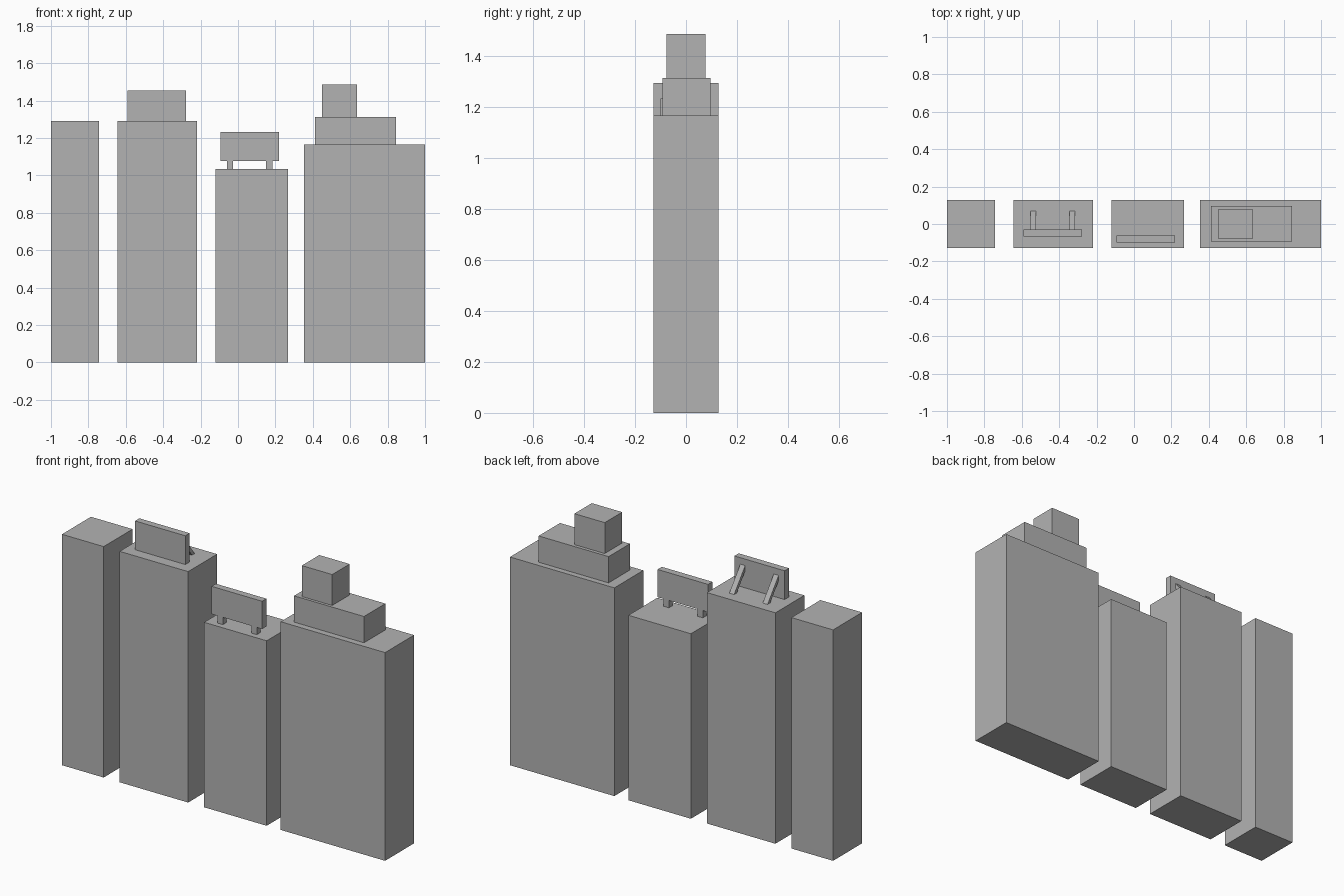
import bpy
import bmesh

cube = bpy.data.objects.get("Cube")
if cube:
    bpy.data.objects.remove(cube, do_unlink=True)

grey = bpy.data.materials.new("plain_grey")
grey.use_nodes = True
COLOUR = (0.45, 0.45, 0.45, 1)
grey.diffuse_color = COLOUR
grey.node_tree.nodes["Principled BSDF"].inputs["Base Color"].default_value = COLOUR


def prism(name, profile, x0, x1):
    """Extrude a (y, z) profile along x."""
    bm = bmesh.new()
    face = bm.faces.new([bm.verts.new((x0, y, z)) for y, z in profile])
    grown = bmesh.ops.extrude_face_region(bm, geom=[face])["geom"]
    verts = [g for g in grown if isinstance(g, bmesh.types.BMVert)]
    bmesh.ops.translate(bm, verts=verts, vec=(x1 - x0, 0, 0))
    bmesh.ops.recalc_face_normals(bm, faces=bm.faces)
    mesh = bpy.data.meshes.new(name)
    bm.to_mesh(mesh)
    bm.free()
    mesh.materials.append(grey)
    obj = bpy.data.objects.new(name, mesh)
    bpy.context.collection.objects.link(obj)
    return obj


def box(name, x, y, z):
    profile = [(y[0], z[0]), (y[1], z[0]), (y[1], z[1]), (y[0], z[1])]
    return prism(name, profile, *x)


# Four towers in a row
DEPTH = (-0.128, 0.128)
LOW_ROOF, MID_ROOF, HIGH_ROOF = 1.035, 1.165, 1.292
box("narrow_tower", (-1, -0.742), DEPTH, (0, HIGH_ROOF))
box("tall_tower", (-0.643, -0.219), DEPTH, (0, HIGH_ROOF))
box("low_tower", (-0.12, 0.267), DEPTH, (0, LOW_ROOF))
box("wide_tower", (0.354, 1), DEPTH, (0, MID_ROOF))

# Stepped roof of the wide tower
box("roof_tier", (0.412, 0.845), (-0.093, 0.096), (MID_ROOF, 1.312))
box("roof_block", (0.449, 0.637), (-0.077, 0.077), (1.312, 1.485))

# Billboard on the tall tower, propped from behind
box("tall_billboard", (-0.59, -0.279), (-0.067, -0.029), (HIGH_ROOF, 1.453))
brace = [(0.069, HIGH_ROOF), (0.045, HIGH_ROOF), (-0.029, 1.388), (-0.029, 1.417)]
for side, x in (("right", -0.553), ("left", -0.346)):
    prism(side + "_brace", brace, x, x + 0.03)

# Billboard on the low tower, raised on two legs
box("low_billboard", (-0.094, 0.219), (-0.099, -0.061), (1.077, 1.232))
for side, x in (("right", -0.06), ("left", 0.15)):
    box(side + "_leg", (x, x + 0.034), (-0.097, -0.063), (LOW_ROOF, 1.077))
